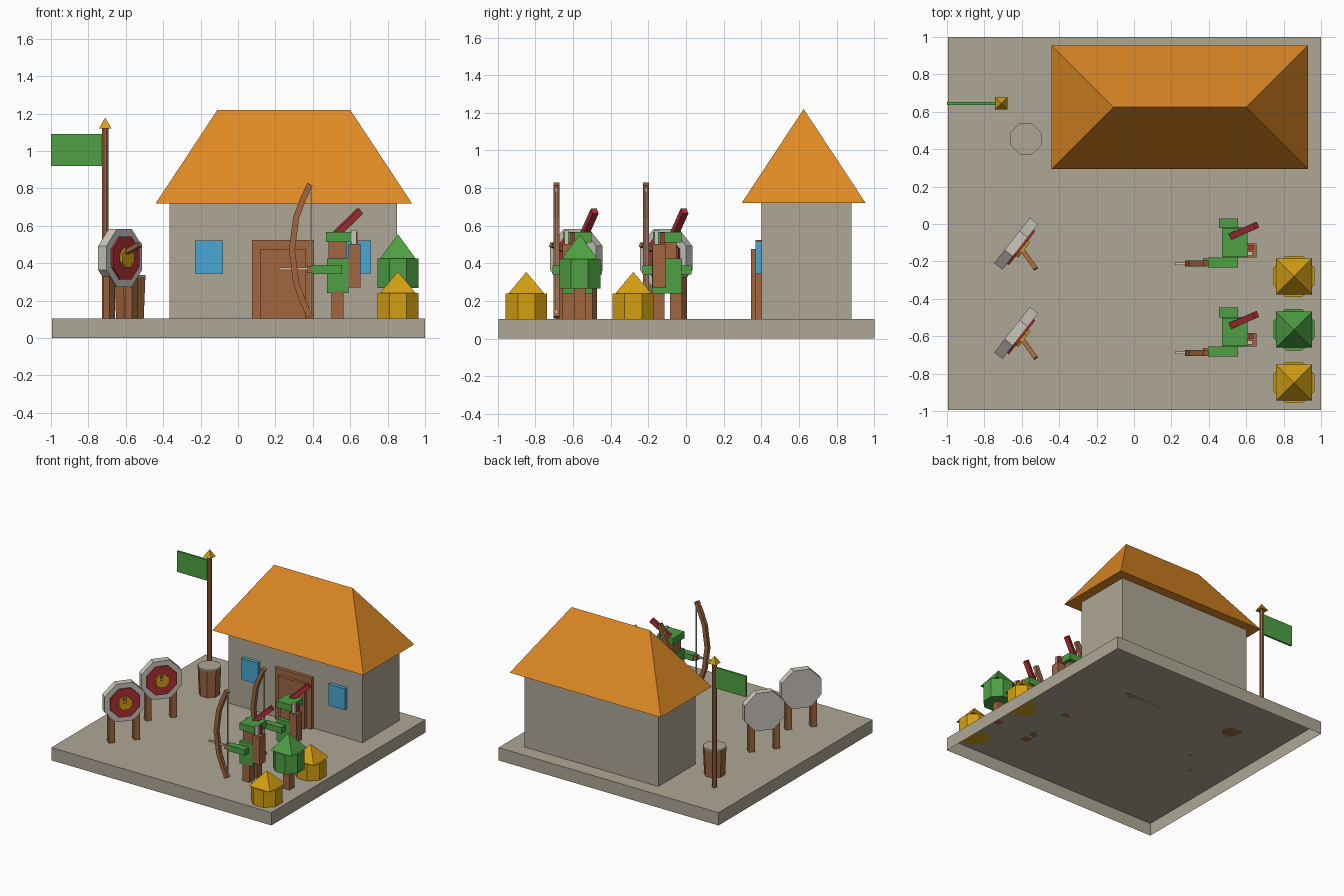
import bpy
import bmesh
from math import pi, cos, sin, atan2
from mathutils import Matrix, Vector

cube = bpy.data.objects.get("Cube")
if cube:
    bpy.data.objects.remove(cube, do_unlink=True)


def material(name, r, g, b):
    lin = [(c / 255 / 12.92 if c < 11 else ((c / 255 + 0.055) / 1.055) ** 2.4) for c in (r, g, b)]
    m = bpy.data.materials.new(name)
    m.use_nodes = True
    m.diffuse_color = (*lin, 1)
    m.node_tree.nodes["Principled BSDF"].inputs["Base Color"].default_value = (*lin, 1)
    return m


STONE = material("stone", 174, 167, 149)
PALE = material("pale_grey", 203, 199, 190)
ORANGE = material("roof_orange", 224, 138, 36)
BROWN = material("wood_brown", 160, 102, 64)
GREEN = material("leaf_green", 78, 160, 68)
BLUE = material("window_blue", 76, 166, 212)
RED = material("red", 176, 48, 54)
GOLD = material("gold", 212, 160, 18)


def finish(name, bm, mat):
    bmesh.ops.recalc_face_normals(bm, faces=bm.faces)
    me = bpy.data.meshes.new(name)
    bm.to_mesh(me)
    bm.free()
    me.materials.append(mat)
    ob = bpy.data.objects.new(name, me)
    bpy.context.collection.objects.link(ob)
    return ob


def box(name, x, y, z, mat):
    """Axis-aligned box from (low, high) pairs."""
    bm = bmesh.new()
    bmesh.ops.create_cube(bm, size=1)
    for v in bm.verts:
        v.co = [(r[0] + r[1]) / 2 + c * (r[1] - r[0]) for c, r in zip(v.co, (x, y, z))]
    return finish(name, bm, mat)


def beam(name, a, b, width, mat, depth=None):
    """Rectangular bar between two points."""
    a, b = Vector(a), Vector(b)
    d = b - a
    bm = bmesh.new()
    bmesh.ops.create_cube(bm, size=1)
    turn = d.to_track_quat('Z', 'Y').to_matrix().to_4x4()
    bm.transform(Matrix.Translation((a + b) / 2) @ turn
                 @ Matrix.Diagonal((width, depth or width, d.length, 1)))
    return finish(name, bm, mat)


def prism(name, at, z, apothem, sides, mat, top=None):
    """Upright prism or pyramid with flat sides toward the axes."""
    bm = bmesh.new()
    k = 1 / cos(pi / sides)
    r2 = apothem if top is None else top
    bmesh.ops.create_cone(bm, cap_ends=True, segments=sides, radius1=apothem * k,
                          radius2=r2 * k, depth=z[1] - z[0])
    if r2 == 0:
        bmesh.ops.remove_doubles(bm, verts=bm.verts, dist=1e-5)
    # put a side, not a corner, on the x axis
    corner = max(bm.verts, key=lambda v: v.co.xy.length).co
    bm.transform(Matrix.Translation((*at, sum(z) / 2))
                 @ Matrix.Rotation(pi / sides - atan2(corner.y, corner.x), 4, 'Z'))
    return finish(name, bm, mat)


GROUND = 0.105

# Ground slab, open underneath
base = box("ground_slab", (-0.995, 1), (-0.995, 1), (0, GROUND), STONE)
bm = bmesh.new()
bm.from_mesh(base.data)
bmesh.ops.delete(bm, geom=[f for f in bm.faces if f.normal.z < -0.9], context='FACES')
bm.to_mesh(base.data)
bm.free()

# House with hipped roof
box("house_walls", (-0.365, 0.85), (0.4, 0.88), (GROUND, 0.73), STONE)
bm = bmesh.new()
eaves = [bm.verts.new((x, y, 0.72)) for x, y in
         ((-0.44, 0.295), (0.93, 0.295), (0.93, 0.955), (-0.44, 0.955))]
r1, r2 = (bm.verts.new((x, 0.625, 1.22)) for x in (-0.11, 0.6))
a, b, c, d = eaves
for f in ((d, c, b, a), (a, b, r2, r1), (b, c, r2), (c, d, r1, r2), (d, a, r1)):
    bm.faces.new(f)
finish("hipped_roof", bm, ORANGE)
box("door_frame", (0.075, 0.405), (0.37, 0.41), (GROUND, 0.525), BROWN)
box("door_panel", (0.12, 0.36), (0.345, 0.38), (GROUND, 0.477), BROWN)
for x in (-0.155, 0.635):
    box("window", (x - 0.075, x + 0.075), (0.37, 0.41), (0.345, 0.52), BLUE)

# Flagpole
POLE = (-0.71, 0.645)
prism("flag_pole", POLE, (GROUND, 1.13), 0.017, 8, BROWN)
prism("pole_finial", POLE, (1.12, 1.178), 0.034, 4, GOLD, top=0)
box("flag", (-1, -0.72), (0.637, 0.653), (0.92, 1.09), GREEN)

# Barrel with stone-coloured lid
BARREL = (-0.578, 0.455)
prism("barrel", BARREL, (GROUND, 0.33), 0.074, 8, BROWN, top=0.083)
prism("barrel_lid", BARREL, (0.325, 0.336), 0.083, 8, STONE)


def disc(name, centre, normal_angle, start, end, apothem, mat):
    """Octagonal plate standing upright, reaching along its normal."""
    ob = prism(name, (0, 0), (start, end), apothem, 8, mat)
    ob.data.transform(Matrix.Translation(centre) @ Matrix.Rotation(normal_angle, 4, 'Z')
                      @ Matrix.Rotation(pi / 2, 4, 'Y'))
    return ob


def target(dy):
    ang = -0.663
    tx, ty = -sin(ang), cos(ang)
    cx, cy = -0.63, -0.105 + dy
    centre = (cx, cy, 0.428)
    disc("target_board", centre, ang, -0.028, 0.028, 0.155, PALE)
    disc("target_ring", centre, ang, 0, 0.04, 0.115, RED)
    disc("target_bullseye", centre, ang, 0, 0.055, 0.052, GOLD)
    for s in (-0.0975, 0.0975):
        leg = box("target_leg", (-0.023, 0.023), (-0.023, 0.023), (GROUND, 0.34), BROWN)
        leg.data.transform(Matrix.Translation((cx + tx * s, cy + ty * s, 0))
                           @ Matrix.Rotation(ang, 4, 'Z'))
    beam("stuck_arrow", (-0.61, -0.12 + dy, 0.452), (-0.525, -0.24 + dy, 0.5), 0.025, BROWN)


def bow(y):
    # Square section swept along a curved profile
    pts = [(0.385, 0.822), (0.345, 0.735), (0.311, 0.645), (0.288, 0.47),
           (0.311, 0.295), (0.345, 0.2), (0.385, 0.113)]
    bm = bmesh.new()
    rings = []
    for i, (x, z) in enumerate(pts):
        p, q = pts[max(i - 1, 0)], pts[min(i + 1, len(pts) - 1)]
        n = Vector((q[1] - p[1], p[0] - q[0])).normalized() * 0.016
        rings.append([bm.verts.new((x + s * n.x, y + t * 0.016, z + s * n.y))
                      for s, t in ((-1, -1), (1, -1), (1, 1), (-1, 1))])
    for r, s in zip(rings, rings[1:]):
        for i in range(4):
            j = (i + 1) % 4
            bm.faces.new((r[i], r[j], s[j], s[i]))
    bm.faces.new(rings[0])
    bm.faces.new(rings[-1])
    finish("bow", bm, BROWN)
    beam("bow_string", (0.388, y, 0.12), (0.388, y, 0.815), 0.008, PALE)
    beam("nocked_arrow", (0.22, y, 0.37), (0.42, y, 0.37), 0.014, PALE)


def archer(dy):
    def part(name, x, y, z, mat):
        box(name, x, (y[0] + dy, y[1] + dy), z, mat)
    for y in (-0.147, -0.053):
        part("archer_leg", (0.5, 0.565), (y - 0.033, y + 0.033), (GROUND, 0.25), BROWN)
    part("archer_tunic", (0.475, 0.592), (-0.18, -0.02), (0.24, 0.425), GREEN)
    part("archer_head", (0.485, 0.58), (-0.15, -0.05), (0.42, 0.52), BROWN)
    part("archer_hat", (0.47, 0.608), (-0.175, -0.025), (0.512, 0.567), GREEN)
    part("archer_front_arm", (0.395, 0.555), (-0.232, -0.178), (0.342, 0.39), GREEN)
    part("archer_hand", (0.37, 0.4), (-0.225, -0.185), (0.347, 0.385), BROWN)
    part("archer_back_arm", (0.455, 0.555), (-0.022, 0.03), (0.342, 0.39), GREEN)
    part("quiver", (0.59, 0.655), (-0.178, -0.105), (0.27, 0.502), BROWN)
    part("quiver_arrow_pale", (0.608, 0.634), (-0.168, -0.146), (0.49, 0.577), PALE)
    part("quiver_arrow_red", (0.608, 0.638), (-0.136, -0.114), (0.49, 0.565), RED)
    beam("hat_feather", (0.52, -0.065 + dy, 0.55), (0.652, -0.008 + dy, 0.678), 0.035, RED)
    bow(-0.212 + dy)


for dy in (0, -0.477):
    target(dy)
    archer(dy)


def bush(name, y, z0, z1, z2, mat):
    prism(name + "_body", (0.855, y), (z0, z1), 0.11, 8, mat)
    prism(name + "_top", (0.855, y), (z1, z2), 0.096, 4, mat, top=0)


# Round stands: two golden ricks and one green tree
for y in (-0.28, -0.848):
    bush("golden_rick", y, GROUND, 0.24, 0.355, GOLD)
bush("tree", -0.565, 0.268, 0.424, 0.555, GREEN)
box("tree_trunk", (0.825, 0.885), (-0.595, -0.535), (GROUND, 0.28), BROWN)
